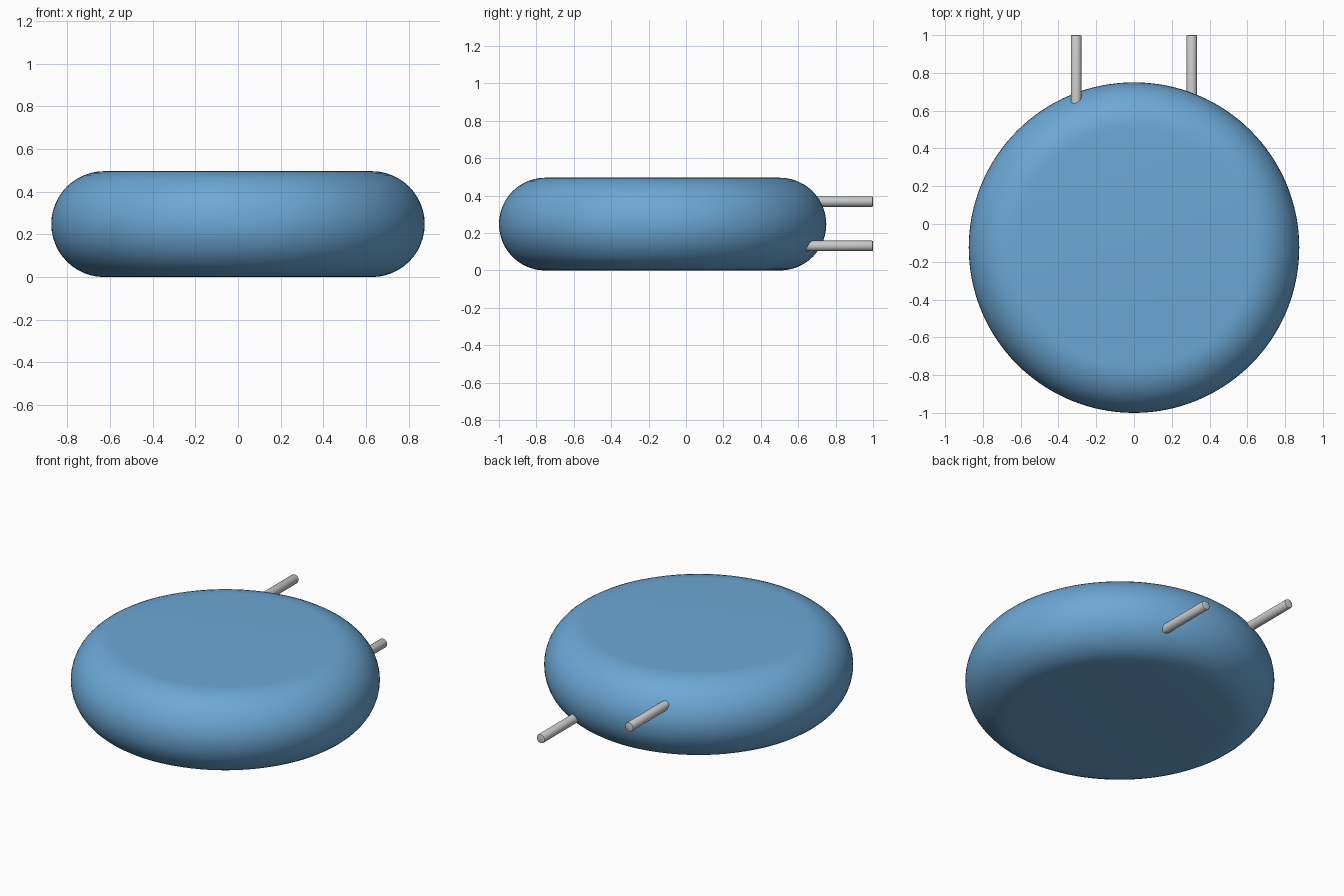
import bpy, bmesh, math
from mathutils import Vector, Matrix

if "Cube" in bpy.data.objects:
    bpy.data.objects.remove(bpy.data.objects["Cube"])

CENTER_Y, R, H = -0.125, 0.875, 0.496


def finish(bm, name, color=None):
    bmesh.ops.recalc_face_normals(bm, faces=bm.faces)
    mesh = bpy.data.meshes.new(name)
    bm.to_mesh(mesh)
    bm.free()
    obj = bpy.data.objects.new(name, mesh)
    bpy.context.collection.objects.link(obj)
    if color:
        mat = bpy.data.materials.new(name + "_color")
        mat.diffuse_color = color
        mat.use_nodes = True
        mat.node_tree.nodes["Principled BSDF"].inputs["Base Color"].default_value = mat.diffuse_color
        mesh.materials.append(mat)
    bpy.ops.object.select_all(action='DESELECT')
    obj.select_set(True)
    bpy.context.view_layer.objects.active = obj
    bpy.ops.object.shade_smooth_by_angle(angle=math.radians(35))
    return obj


def lathe(profile, steps):
    """Spin an (r, z) profile, ending on the axis, around z."""
    bm = bmesh.new()
    vs = [bm.verts.new((r, 0, z)) for r, z in profile]
    es = [bm.edges.new(p) for p in zip(vs, vs[1:])]
    bmesh.ops.spin(bm, geom=vs + es, axis=(0, 0, 1), cent=(0, 0, 0),
                   angle=math.tau, steps=steps)
    bmesh.ops.remove_doubles(bm, verts=bm.verts, dist=1e-5)
    return bm


# Round pill-shaped body: flat discs joined by a half-round rim
rim, n = H / 2, 24
profile = [(0, 0)]
for i in range(n + 1):
    a = -math.pi / 2 + math.pi * i / n
    profile.append((R - rim + rim * math.cos(a), rim + rim * math.sin(a)))
profile.append((0, H))
bm = lathe(profile, 128)
bmesh.ops.translate(bm, verts=bm.verts, vec=(0, CENTER_Y, 0))
finish(bm, "body", (0.15, 0.39, 0.67, 1))

# Two wire leads leaving the back at different heights
rod_r, bevel, start, end = 0.028, 0.006, 0.6, 1.0
length = end - start
rod_profile = [(0, 0), (rod_r, 0), (rod_r, length - bevel),
               (rod_r - 0.3 * bevel, length - 0.3 * bevel),
               (rod_r - bevel, length), (0, length)]
for name, x, z in (("upper_lead", -0.306, 0.368), ("lower_lead", 0.306, 0.131)):
    bm = lathe(rod_profile, 32)
    bmesh.ops.transform(bm, verts=bm.verts,
                        matrix=Matrix.Translation(Vector((x, start, z)))
                        @ Matrix.Rotation(-math.pi / 2, 4, 'X'))
    finish(bm, name)
